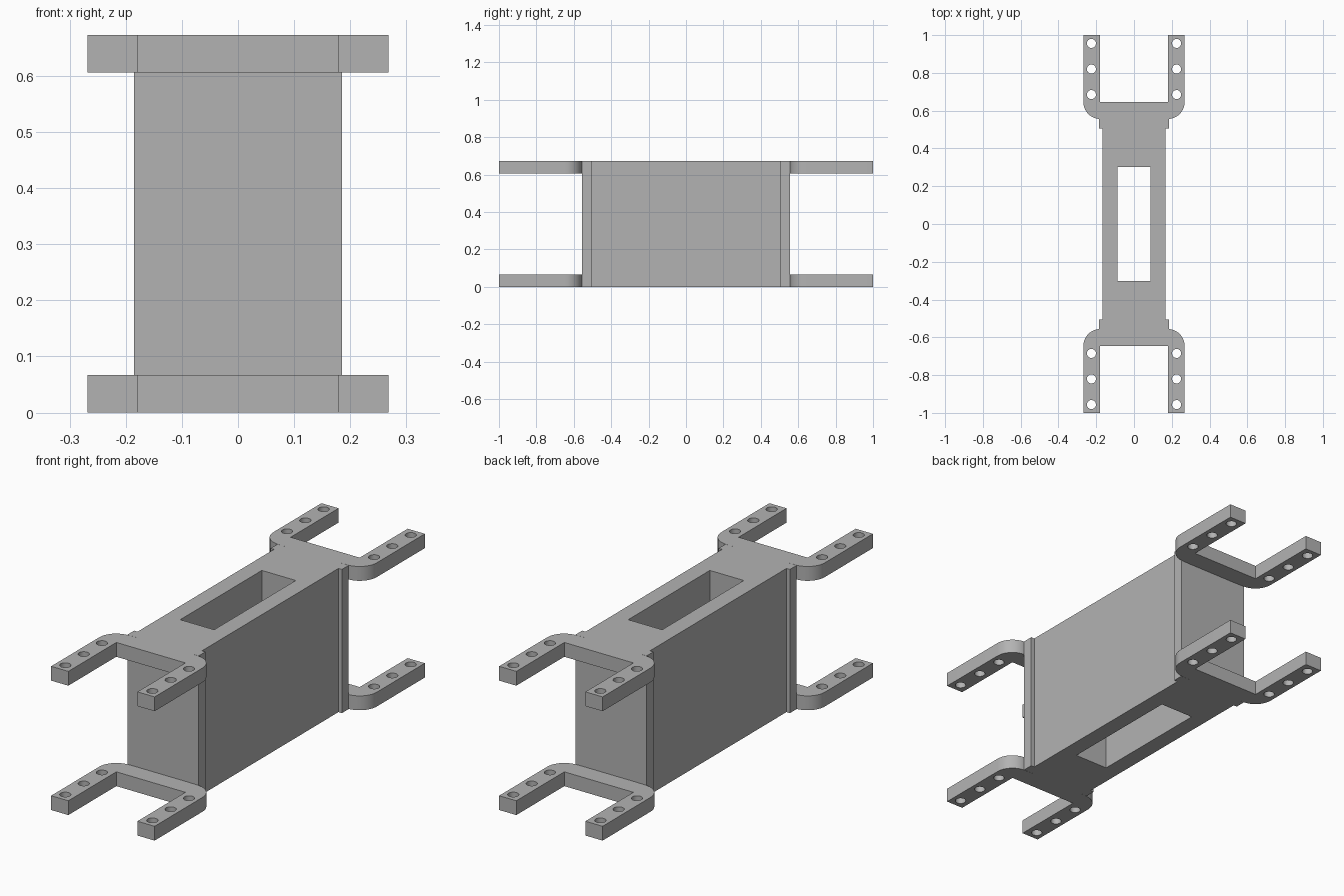
import bpy
import bmesh
from math import sin, cos, pi, radians

HEIGHT = 0.673      # full height of the frame
PLATE = 0.067       # thickness of each fork
ARM_IN, ARM_OUT = 0.179, 0.268
END_Y = 0.555       # end face of the body
CROSS_Y = 0.645     # inner edge of the fork

if "Cube" in bpy.data.objects:
    bpy.data.objects.remove(bpy.data.objects["Cube"], do_unlink=True)

# Single grey finish
grey = bpy.data.materials.new("plain grey")
grey.use_nodes = True
colour = (0.45, 0.45, 0.45, 1)
grey.diffuse_color = colour
grey.node_tree.nodes["Principled BSDF"].inputs["Base Color"].default_value = colour


def circle(x, y, r, n=24):
    return [(x + r * cos(2 * pi * i / n), y + r * sin(2 * pi * i / n)) for i in range(n)]


def mirror_x(half):
    """Close a right-hand half outline with its mirror image."""
    return half + [(-x, y) for x, y in reversed(half)]


def prism(name, outlines, z0, z1):
    """Extrude an outline, with any holes, between two heights."""
    bm = bmesh.new()
    for loop in outlines:
        verts = [bm.verts.new((x, y, z0)) for x, y in loop]
        for a, b in zip(verts, verts[1:] + verts[:1]):
            bm.edges.new((a, b))
    bmesh.ops.triangle_fill(bm, use_beauty=True, edges=bm.edges[:])
    out = bmesh.ops.extrude_face_region(bm, geom=bm.faces[:], use_keep_orig=True)
    top = [g for g in out["geom"] if isinstance(g, bmesh.types.BMVert)]
    bmesh.ops.translate(bm, verts=top, vec=(0, 0, z1 - z0))
    bmesh.ops.recalc_face_normals(bm, faces=bm.faces[:])
    mesh = bpy.data.meshes.new(name)
    bm.to_mesh(mesh)
    bm.free()
    mesh.materials.append(grey)
    obj = bpy.data.objects.new(name, mesh)
    bpy.context.collection.objects.link(obj)
    return obj


# Body: tall block with wider end flanges and a window straight through it
side, flange, step = 0.167, 0.185, 0.505
body_half = [(flange, -END_Y), (flange, -step), (side, -step),
             (side, step), (flange, step), (flange, END_Y)]
win_x, win_y = 0.088, 0.302
window = mirror_x([(win_x, -win_y), (win_x, win_y)])
body = prism("body_frame", [mirror_x(body_half), window], 0, HEIGHT)

# Fork: crossbar rooted in the body, rounded shoulders, two drilled arms
root = 0.13
radius = ARM_OUT - ARM_IN
shoulder = [(ARM_IN + radius * sin(a), CROSS_Y - radius * cos(a))
            for a in (i * pi / 20 for i in range(11))]
fork_half = ([(root, END_Y - 0.03), (root, END_Y)] + shoulder
             + [(ARM_OUT, 1), (ARM_IN, 1), (ARM_IN, CROSS_Y)])
hole_x = (ARM_IN + ARM_OUT) / 2 + 0.002
holes = [circle(s * hole_x, y, 0.024) for s in (-1, 1) for y in (0.685, 0.82, 0.956)]

forks = []
for end, sign in (("back", 1), ("front", -1)):
    for level, z in (("lower", 0), ("upper", HEIGHT - PLATE)):
        loops = [[(x, sign * y) for x, y in loop]
                 for loop in [mirror_x(fork_half)] + holes]
        forks.append(prism(f"{level}_{end}_fork", loops, z, z + PLATE))

# Fuse the forks with the body into one solid
bpy.context.view_layer.objects.active = body
for fork in forks:
    mod = body.modifiers.new("join_" + fork.name, "BOOLEAN")
    mod.operation = "UNION"
    mod.solver = "EXACT"
    mod.object = fork
    bpy.ops.object.modifier_apply(modifier=mod.name)
    bpy.data.objects.remove(fork, do_unlink=True)

# Smooth shoulders and holes, keep the edges crisp
bpy.ops.object.select_all(action="DESELECT")
body.select_set(True)
bpy.ops.object.shade_smooth_by_angle(angle=radians(30))
